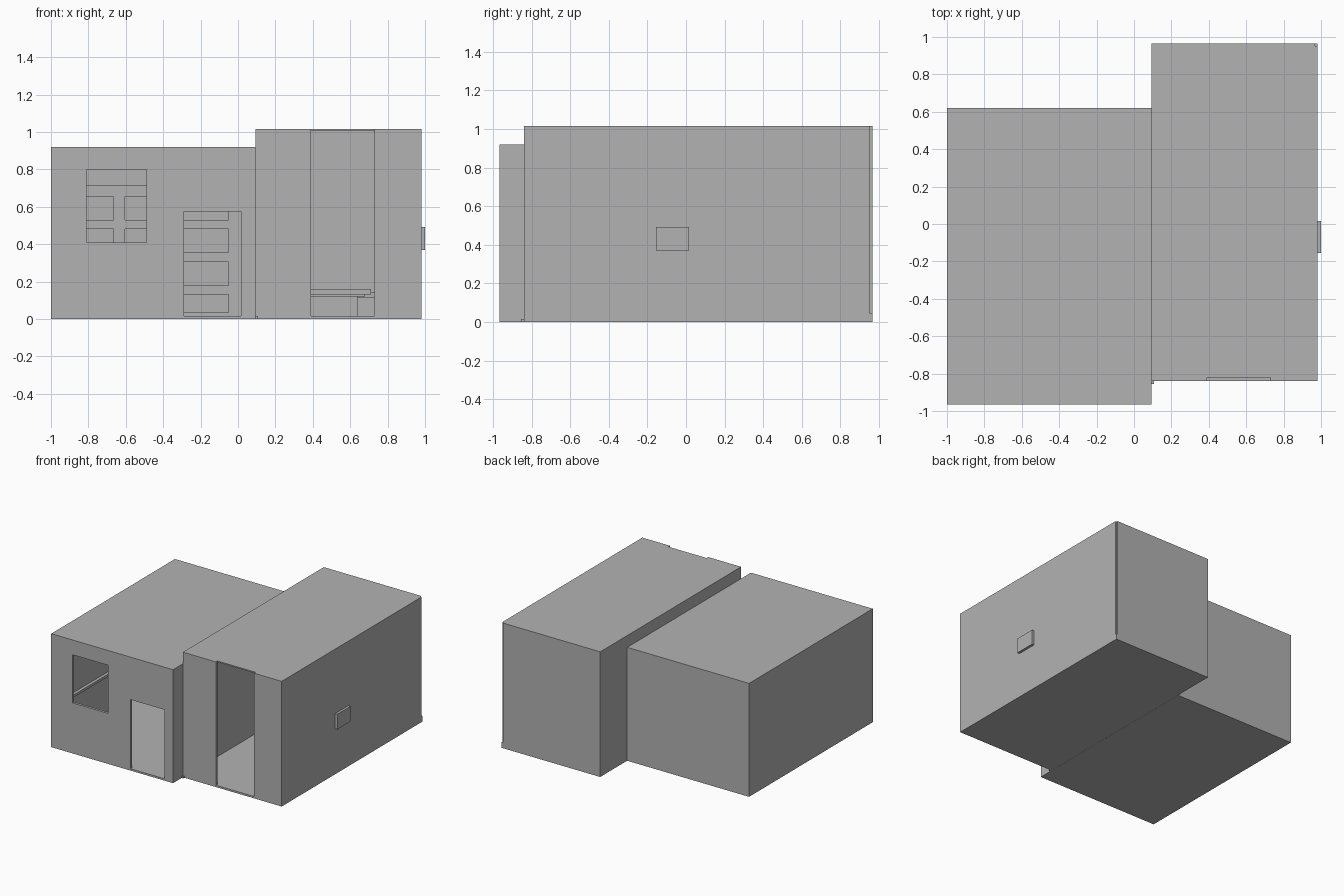
import bpy

if "Cube" in bpy.data.objects:
    bpy.data.objects.remove(bpy.data.objects["Cube"], do_unlink=True)

grey = bpy.data.materials.new("plain_grey")
grey.use_nodes = True
GREY = (0.448, 0.448, 0.448, 1)
grey.diffuse_color = GREY
for node in grey.node_tree.nodes:
    if node.type == 'BSDF_PRINCIPLED':
        node.inputs["Base Color"].default_value = GREY


def box(name, x, y, z):
    """Box spanning the given (min, max) ranges."""
    corners = [(a, b, c) for a in x for b in y for c in z]
    faces = [(0, 1, 3, 2), (4, 6, 7, 5), (0, 4, 5, 1),
             (2, 3, 7, 6), (0, 2, 6, 4), (1, 5, 7, 3)]
    mesh = bpy.data.meshes.new(name)
    mesh.from_pydata(corners, [], faces)
    mesh.materials.append(grey)
    obj = bpy.data.objects.new(name, mesh)
    bpy.context.collection.objects.link(obj)
    return obj


def cut(obj, x, y, z):
    """Subtract a box from the object."""
    cutter = box("cutter", x, y, z)
    cutter.hide_render = True
    mod = obj.modifiers.new("cut", 'BOOLEAN')
    mod.operation = 'DIFFERENCE'
    mod.solver = 'EXACT'
    mod.object = cutter
    bpy.context.view_layer.objects.active = obj
    bpy.ops.object.modifier_apply(modifier=mod.name)
    bpy.data.objects.remove(cutter, do_unlink=True)


WALL, ROOF, FLOOR = 0.02, 0.01, 0.015


def hollow_block(name, x, y, top):
    """Room shell with thin walls, roof and floor."""
    shell = box(name, x, y, (0, top))
    cut(shell, (x[0] + WALL, x[1] - WALL), (y[0] + WALL, y[1] - WALL),
        (FLOOR, top - ROOF))
    return shell


# Lower room with a window and a door
low = hollow_block("low_room", (-1, 0.093), (-0.965, 0.62), 0.92)
cut(low, (-0.81, -0.49), (-1, -0.92), (0.41, 0.80))
cut(low, (-0.29, 0.015), (-1, -0.92), (FLOOR, 0.575))

# Taller room with a full height opening and a notched rear corner
tall = hollow_block("tall_room", (0.094, 0.98), (-0.84, 0.965), 1.015)
cut(tall, (0.39, 0.73), (-0.9, -0.84 + WALL), (FLOOR, 1.1))
cut(tall, (0.968, 1.1), (0.953, 1.1), (0.045, 1.1))

# Side box and the floor tab where the rooms meet
box("wall_box", (0.98, 1), (-0.155, 0.015), (0.37, 0.492))
box("floor_tab", (0.085, 0.107), (-0.855, -0.83), (0, FLOOR))

# Shelf rack at the rear of the lower room
rack = box("shelf_rack", (-0.98, 0.073), (0.42, 0.6), (FLOOR, 0.715))
for bay in ((-0.95, -0.665), (-0.605, -0.05)):
    for low_edge, high_edge in ((0.035, 0.13), (0.18, 0.305),
                                (0.355, 0.48), (0.53, 0.655)):
        cut(rack, bay, (0.38, 0.59), (low_edge, high_edge))

# Narrow ledge on the side wall
box("side_ledge", (-0.98, -0.955), (-0.9, -0.05), (0.33, 0.35))

# Low platform at the rear of the taller room
box("platform_top", (0.16, 0.71), (0.45, 0.9), (0.13, 0.16))
box("platform_base", (0.2, 0.64), (0.48, 0.9), (FLOOR, 0.12))
box("platform_rail", (0.18, 0.68), (0.47, 0.9), (0.12, 0.13))
box("rear_shelf", (0.114, 0.96), (0.9, 0.945), (0.115, 0.145))
